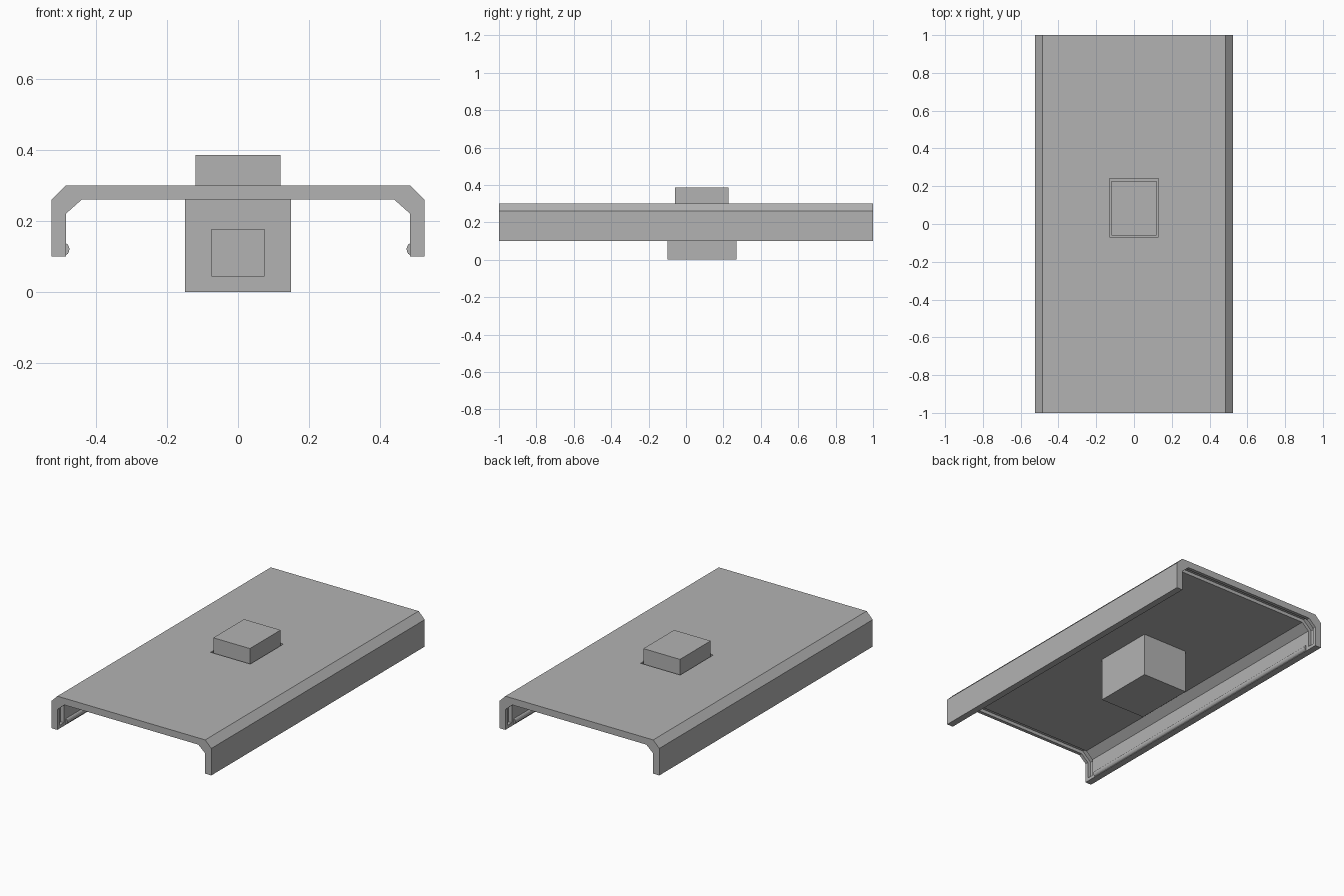
import bpy, bmesh, math

cube = bpy.data.objects.get("Cube")
if cube:
    bpy.data.objects.remove(cube)

grey = bpy.data.materials.new("plain grey")
grey.use_nodes = True
colour = (0.45, 0.45, 0.45, 1)
grey.diffuse_color = colour
grey.node_tree.nodes["Principled BSDF"].inputs["Base Color"].default_value = colour


def prism(name, profile, y0, y1):
    """Extrude an x, z profile along y."""
    bm = bmesh.new()
    face = bm.faces.new([bm.verts.new((x, y0, z)) for x, z in profile])
    new = bmesh.ops.extrude_face_region(bm, geom=[face])["geom"]
    verts = [v for v in new if isinstance(v, bmesh.types.BMVert)]
    bmesh.ops.translate(bm, verts=verts, vec=(0, y1 - y0, 0))
    bmesh.ops.recalc_face_normals(bm, faces=bm.faces)
    mesh = bpy.data.meshes.new(name)
    bm.to_mesh(mesh)
    bm.free()
    mesh.materials.append(grey)
    obj = bpy.data.objects.new(name, mesh)
    bpy.context.collection.objects.link(obj)
    return obj


def box(name, half, y0, y1, z0, z1):
    return prism(name, [(-half, z0), (half, z0), (half, z1), (-half, z1)], y0, y1)


def cut(obj, cutter):
    mod = obj.modifiers.new(cutter.name, "BOOLEAN")
    mod.operation = "DIFFERENCE"
    mod.solver = "EXACT"
    mod.object = cutter
    cutter.hide_render = True
    cutter.hide_set(True)


def mirrored(half):
    return half + [(-x, z) for x, z in reversed(half)]


# Channel-shaped cover with bevelled shoulders
outer = [(0.525, 0.1), (0.525, 0.26), (0.485, 0.3)]
inner = [(0.485, 0.1), (0.485, 0.22), (0.44, 0.26)]
cover = prism("cover", mirrored(outer) + list(reversed(mirrored(inner))), -1, 1)

# Groove around the inside near each end
groove = [(0.505, 0.12), (0.505, 0.228), (0.449, 0.28)]
for side, name in ((-1, "front"), (1, "back")):
    cut(cover, prism(name + "_groove_cutter", mirrored(groove),
                     side * 0.96 - 0.02, side * 0.96 + 0.02))

# Opening for the button
cut(cover, box("button_opening_cutter", 0.13, -0.07, 0.24, 0.2, 0.35))

# Rounded snap ridges along the walls
for side, name in ((1, "left"), (-1, "right")):
    arc = [(side * (0.49 - 0.015 * math.sin(a)), 0.12 + 0.018 * math.cos(a))
           for a in (math.pi * i / 8 for i in range(9))]
    prism(name + "_snap_ridge", arc, -0.92, 0.92)

# Button, and the block beneath it with a square socket
box("button", 0.12, -0.06, 0.228, 0.25, 0.385)
block = box("block", 0.15, -0.1, 0.27, 0, 0.26)
cut(block, box("socket_cutter", 0.075, -0.2, 0, 0.045, 0.175))
